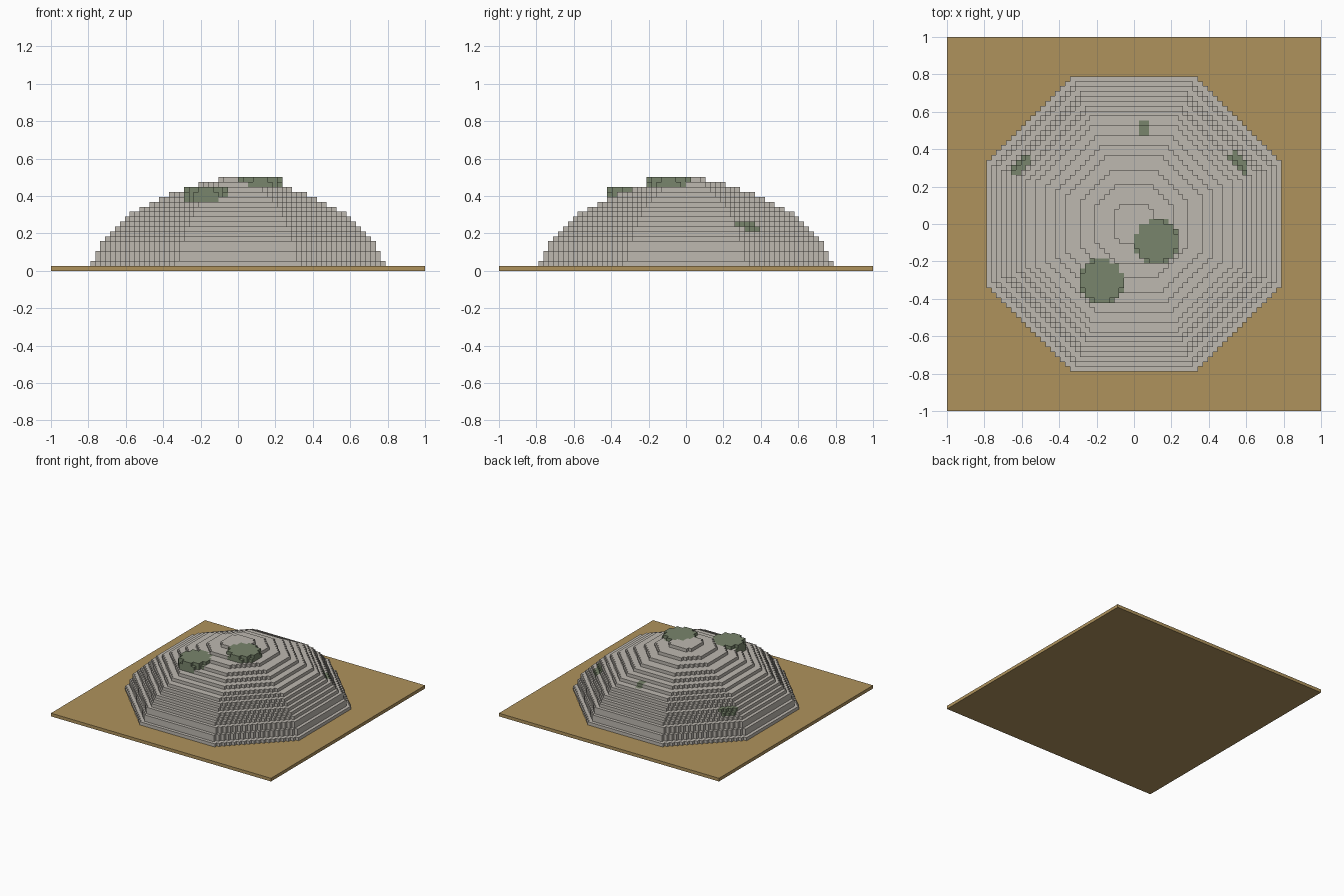
import bpy, bmesh
from mathutils import Vector

if "Cube" in bpy.data.objects:
    bpy.data.objects.remove(bpy.data.objects["Cube"])

V = 2 / 76  # size of one block

# Half-width of each octagonal course, in blocks, from the ground up
COURSES = [29.8, 28.8, 28.8, 27.8, 27.8, 26.8, 25.8, 24.8, 23.8, 22.8,
           21.8, 19.8, 17.8, 15.8, 13.8, 10.8, 7.8, 4.3]

# Moss patches: centre x, y, z, radius, top course, raised above the stone
MOSS = [(4.5, -3.5, 16, 4.8, 18, True),
        (-6.5, -11.5, 14, 4.8, 16, True),
        (2.0, 18.9, 11, 1.75, 12, False),
        (20.8, 12.4, 9, 2.6, 9, False),
        (-22.8, 11.8, 8, 2.5, 8, False)]


def material(name, rgb):
    m = bpy.data.materials.new(name)
    m.diffuse_color = (*rgb, 1)
    m.use_nodes = True
    m.node_tree.nodes["Principled BSDF"].inputs["Base Color"].default_value = m.diffuse_color
    return m


def add_object(name, bm, mat):
    mesh = bpy.data.meshes.new(name)
    bm.to_mesh(mesh)
    bm.free()
    mesh.materials.append(mat)
    ob = bpy.data.objects.new(name, mesh)
    bpy.context.collection.objects.link(ob)
    return ob


def in_octagon(i, j, r):
    x, y = abs(i + 0.5), abs(j + 0.5)
    return max(x, y) <= r and x + y <= r * 2 ** 0.5


def in_moss(i, j, k, patch):
    cx, cy, cz, r, top, _ = patch
    d = (i + 0.5 - cx) ** 2 + (j + 0.5 - cy) ** 2 + (k - cz) ** 2
    return k <= top and d <= r * r


def block_shell(name, cells, solid, mat):
    """Outer faces of a set of blocks, skipping those touching other blocks."""
    bm = bmesh.new()
    for cell in cells:
        mid = Vector(cell) + Vector((0.5, 0.5, 0.5))
        for axis in range(3):
            for sign in (-1, 1):
                n = Vector((0, 0, 0))
                n[axis] = sign
                near = tuple(int(c) for c in Vector(cell) + n)
                if near in solid or near[2] < 1:
                    continue
                u = Vector((0, 0, 0))
                u[(axis + 1) % 3] = 0.5
                w = n.cross(u)
                c = mid + n * 0.5
                bm.faces.new([bm.verts.new((c + p) * V)
                              for p in (-u - w, u - w, u + w, w - u)])
    bmesh.ops.remove_doubles(bm, verts=bm.verts, dist=V * 0.01)
    return add_object(name, bm, mat)


stone = material("pale stone grey", (0.51, 0.48, 0.435))
green = material("moss green", (0.19, 0.235, 0.15))
sand = material("sandy tan", (0.43, 0.29, 0.108))

# Square ground slab, one block thick
bm = bmesh.new()
bmesh.ops.create_cube(bm, size=1)
for v in bm.verts:
    v.co = (v.co.x * 2, v.co.y * 2, (v.co.z + 0.5) * V)
add_object("ground_slab", bm, sand)

# Sort the blocks into stone courses and moss
span = range(-30, 30)
dome, moss = set(), set()
for k, r in enumerate(COURSES, start=1):
    for i in span:
        for j in span:
            inside = in_octagon(i, j, r)
            if any(in_moss(i, j, k, p) and (inside or p[5]) for p in MOSS):
                moss.add((i, j, k))
            elif inside:
                dome.add((i, j, k))

solid = dome | moss
block_shell("stepped_dome", dome, solid, stone)
block_shell("moss_patches", moss, solid, green)
